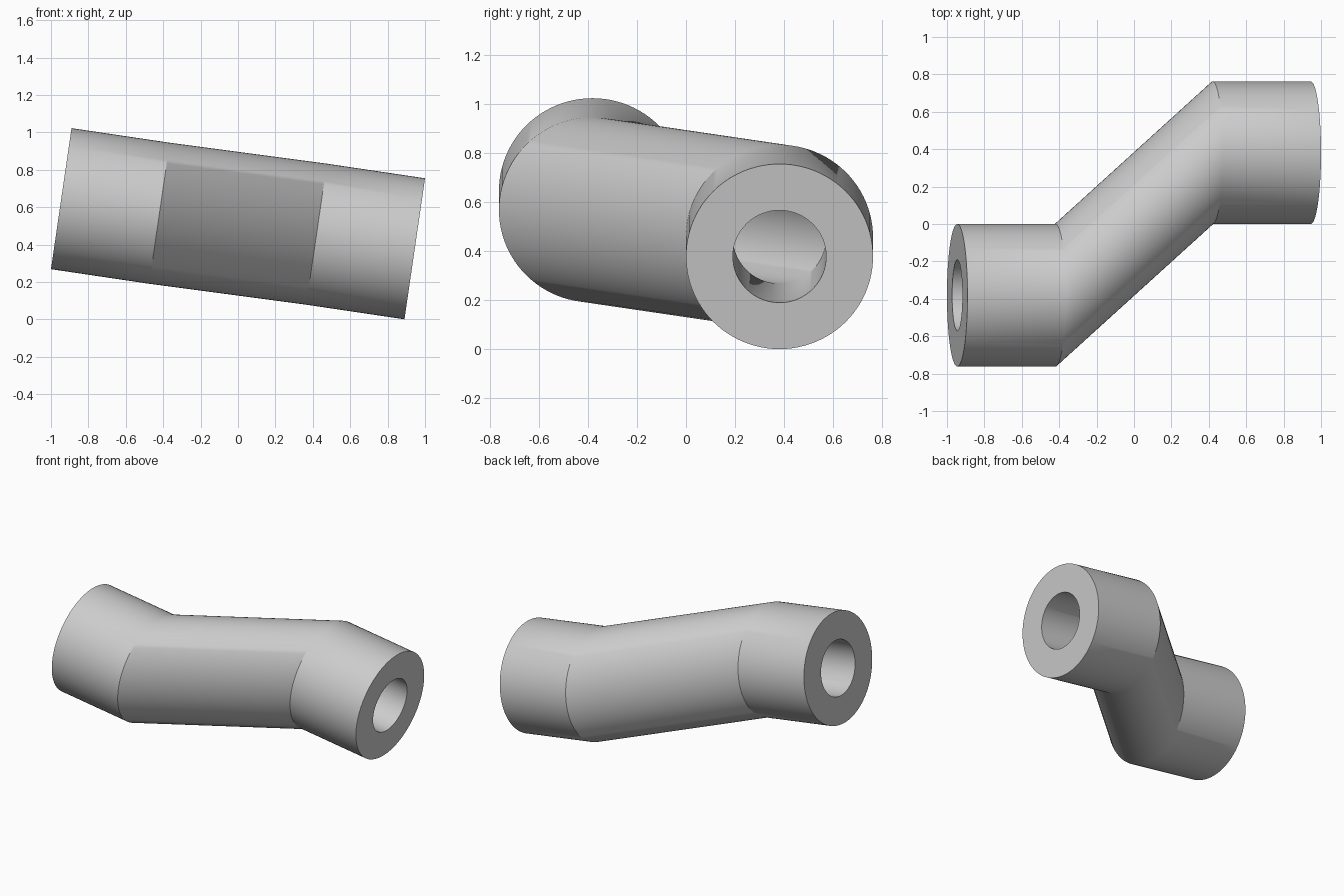
import bpy
import bmesh
import math
from mathutils import Vector

cube = bpy.data.objects.get("Cube")
if cube:
    bpy.data.objects.remove(cube, do_unlink=True)

SEGMENTS = 96
OUTER, INNER = 0.381, 0.19
TILT = math.radians(8.3)

# Material
grey = bpy.data.materials.new("light_grey")
grey.use_nodes = True
colour = (0.6, 0.6, 0.6, 1)
grey.diffuse_color = colour
grey.node_tree.nodes["Principled BSDF"].inputs["Base Color"].default_value = colour

# Centre line of the offset pipe: every section stays parallel to the ends
half_path = [Vector((-0.945, -0.381, 0.134)), Vector((-0.42, -0.381, 0.056))]
path = half_path + [-p for p in reversed(half_path)]
middle = Vector((0, 0, 0.512))
up = Vector((math.sin(TILT), 0, math.cos(TILT)))
side = Vector((0, 1, 0))


def ring(bm, centre, radius):
    verts = []
    for i in range(SEGMENTS):
        a = math.tau * i / SEGMENTS
        offset = side * math.cos(a) + up * math.sin(a)
        verts.append(bm.verts.new(middle + centre + offset * radius))
    return verts


def bridge(bm, first, second):
    for i in range(SEGMENTS):
        j = (i + 1) % SEGMENTS
        bm.faces.new((first[i], first[j], second[j], second[i]))


# Outer wall, end face, bore and other end face form one closed loop of rings
bm = bmesh.new()
rings = [ring(bm, p, OUTER) for p in path]
rings += [ring(bm, p, INNER) for p in reversed(path)]
for k, current in enumerate(rings):
    bridge(bm, current, rings[(k + 1) % len(rings)])
bmesh.ops.recalc_face_normals(bm, faces=bm.faces)

mesh = bpy.data.meshes.new("offset_pipe")
bm.to_mesh(mesh)
bm.free()
mesh.materials.append(grey)
pipe = bpy.data.objects.new("offset_pipe", mesh)
bpy.context.collection.objects.link(pipe)

# Smooth walls with crisp ends and joints
bpy.ops.object.select_all(action="DESELECT")
pipe.select_set(True)
bpy.context.view_layer.objects.active = pipe
bpy.ops.object.shade_smooth_by_angle(angle=math.radians(30))
